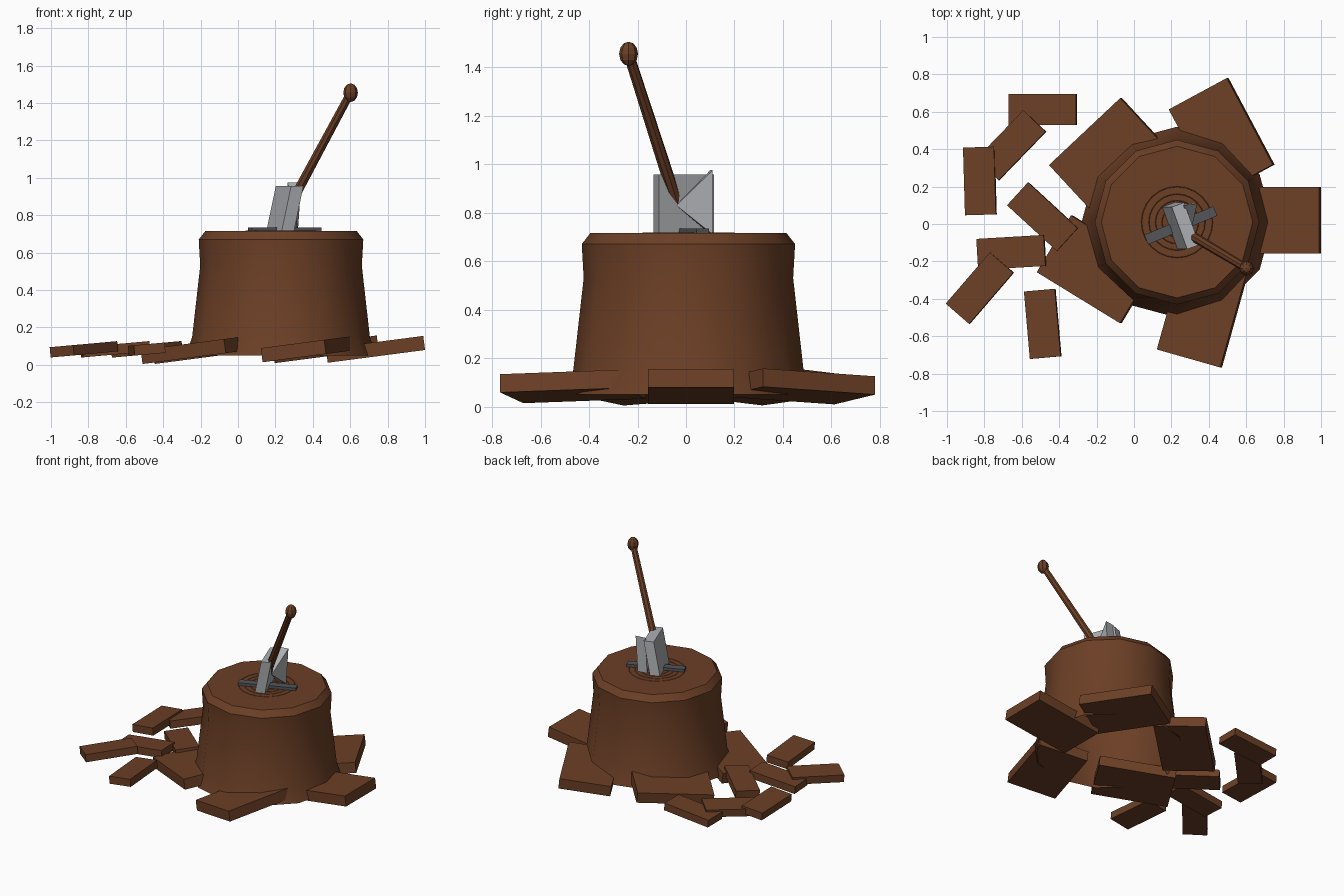
import bpy, bmesh, math
from mathutils import Matrix, Vector

if "Cube" in bpy.data.objects:
    bpy.data.objects.remove(bpy.data.objects["Cube"])


def material(name, rgb):
    m = bpy.data.materials.new(name)
    m.diffuse_color = (*rgb, 1)
    m.use_nodes = True
    m.node_tree.nodes["Principled BSDF"].inputs["Base Color"].default_value = m.diffuse_color
    return m


BROWN = material("brown wood", (0.150, 0.050, 0.019))
STEEL = material("light steel", (0.42, 0.43, 0.45))
DARK = material("dark iron", (0.085, 0.09, 0.10))
CX, CY = 0.23, 0.01  # stump axis


def finish(name, bm, mat, smooth=False):
    bmesh.ops.recalc_face_normals(bm, faces=bm.faces)
    me = bpy.data.meshes.new(name)
    bm.to_mesh(me)
    bm.free()
    me.materials.append(mat)
    ob = bpy.data.objects.new(name, me)
    bpy.context.collection.objects.link(ob)
    if smooth:
        bpy.ops.object.select_all(action='DESELECT')
        ob.select_set(True)
        bpy.context.view_layer.objects.active = ob
        bpy.ops.object.shade_smooth_by_angle(angle=math.radians(35))
    return ob


def box(name, mat, size, loc, turn=0.0, tilt=0.0):
    """Box turned about z, then tilted up towards +x."""
    bm = bmesh.new()
    m = (Matrix.Translation(loc) @ Matrix.Rotation(-tilt, 4, 'Y')
         @ Matrix.Rotation(turn, 4, 'Z') @ Matrix.Diagonal((*size, 1)))
    bmesh.ops.create_cube(bm, size=1, matrix=m)
    return finish(name, bm, mat)


# Stump: lathe profile, open underneath
profile = [(0.51, 0.05), (0.475, 0.15), (0.432, 0.53), (0.44, 0.67), (0.405, 0.715)]
SIDES = 12
bm = bmesh.new()
rings = [[bm.verts.new((CX + r * math.cos(2 * math.pi * i / SIDES),
                        CY + r * math.sin(2 * math.pi * i / SIDES), z))
          for i in range(SIDES)] for r, z in profile]
for lo, hi in zip(rings, rings[1:]):
    for i in range(SIDES):
        j = (i + 1) % SIDES
        bm.faces.new((lo[i], lo[j], hi[j], hi[i]))
bm.faces.new(rings[-1])
finish("stump", bm, BROWN, True)

# Growth rings lying on the cut face
for k, r in enumerate((0.08, 0.115, 0.15, 0.19)):
    bpy.ops.mesh.primitive_torus_add(location=(CX, CY, 0.714), major_radius=r, minor_radius=0.003,
                                     major_segments=24, minor_segments=4)
    ob = bpy.context.object
    ob.name = f"growth_ring_{k + 1}"
    ob.data.materials.append(BROWN)

# Roots: slabs around the base
for k, deg in enumerate((0, 61.8, 137, 211.3, 285.7)):
    a = math.radians(deg)
    box(f"root_{k + 1}", BROWN, (0.525, 0.355, 0.076),
        (CX + 0.505 * math.cos(a), CY + 0.01 + 0.505 * math.sin(a), 0.083), -a, 0.13)

# Scattered wood chips
for k in range(7):
    box(f"wood_chip_{k + 1}", BROWN, (0.362, 0.166, 0.055),
        (-0.488 - 0.168 * (k % 3), 0.612 - 0.191 * k, 0.083), 0.8 * k, 0.09)

# Dark slot bar under the axe
box("cut_bar", DARK, (0.40, 0.055, 0.022), (0.25, -0.007, 0.724), math.radians(22.5))

# Axe head: leaning slab
bm = bmesh.new()
shear = Matrix.Identity(4)
shear[0][2] = 0.21
m = (Matrix.Translation((0.25, -0.01, 0.832)) @ shear
     @ Matrix.Rotation(math.radians(20), 4, 'Z') @ Matrix.Diagonal((0.07, 0.24, 0.25, 1)))
bmesh.ops.create_cube(bm, size=1, matrix=m)
finish("axe_head", bm, STEEL)

# Axe wedge: four-sided point running into the head
bm = bmesh.new()
tip = bm.verts.new((0.305, -0.04, 0.83))
base = [bm.verts.new(p) for p in ((0.265, 0.10, 0.975), (0.338, 0.11, 0.975),
                                  (0.32, 0.11, 0.71), (0.25, 0.10, 0.71))]
bm.faces.new(base)
for i in range(4):
    bm.faces.new((base[i], base[(i + 1) % 4], tip))
finish("axe_wedge", bm, STEEL)

# Axe handle and end knob
start, end = Vector((0.255, -0.03, 0.81)), Vector((0.602, -0.237, 1.455))
axis = end - start
rot = axis.to_track_quat('Z', 'Y').to_matrix().to_4x4()
bm = bmesh.new()
bmesh.ops.create_cone(bm, cap_ends=True, segments=8, radius1=0.027, radius2=0.022, depth=axis.length,
                      matrix=Matrix.Translation((start + end) / 2) @ rot)
finish("axe_handle", bm, BROWN, True)
bm = bmesh.new()
bmesh.ops.create_uvsphere(bm, u_segments=8, v_segments=6, radius=1,
                          matrix=Matrix.Translation(end) @ Matrix.Diagonal((0.039, 0.039, 0.05, 1)))
finish("handle_knob", bm, BROWN)
